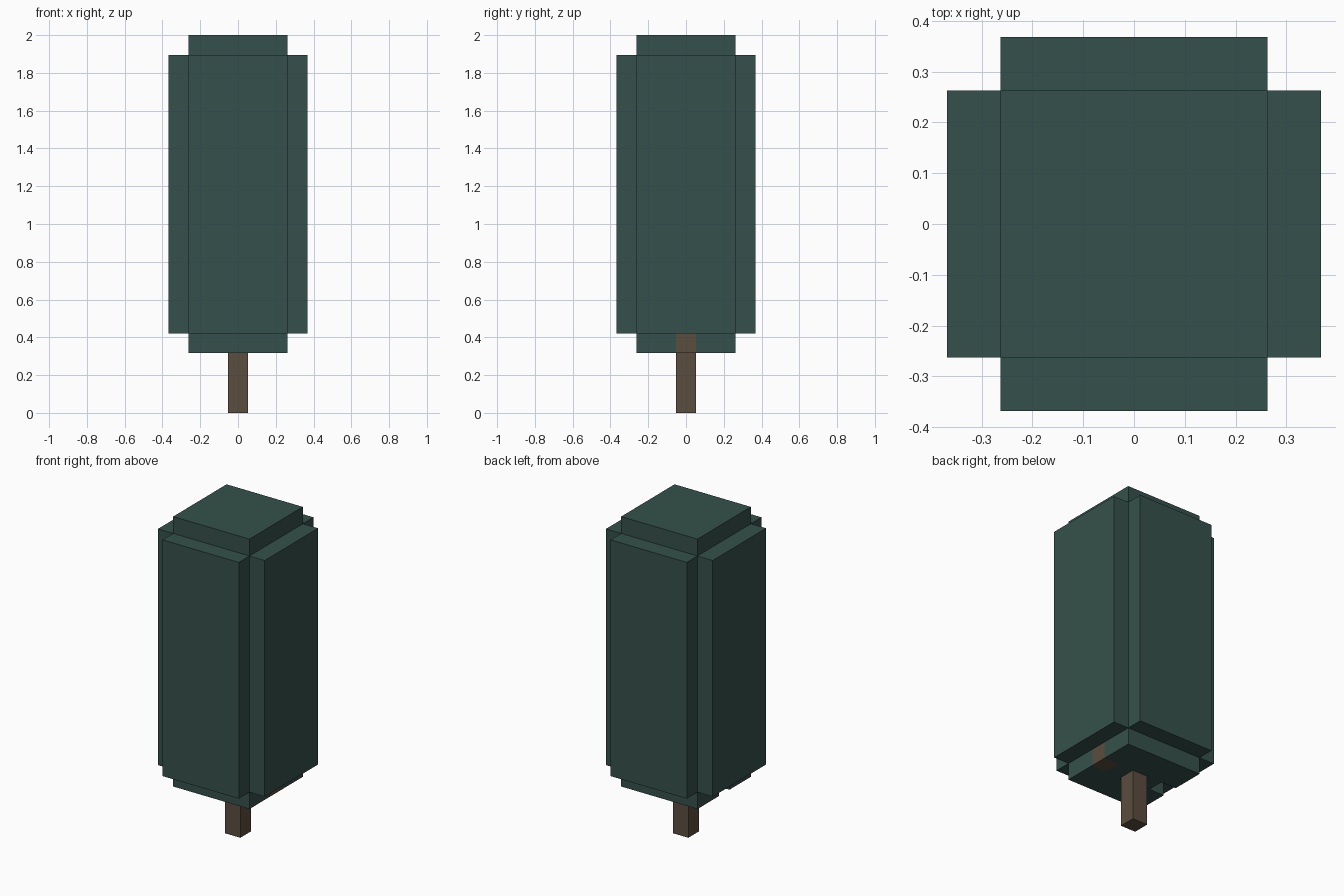
import bpy
import bmesh

cube = bpy.data.objects.get("Cube")
if cube:
    bpy.data.objects.remove(cube, do_unlink=True)

U = 2 / 19  # one block; the tree is 19 blocks tall


def material(name, rgb):
    m = bpy.data.materials.new(name)
    m.use_nodes = True
    m.diffuse_color = (*rgb, 1)
    bsdf = m.node_tree.nodes["Principled BSDF"]
    bsdf.inputs["Base Color"].default_value = (*rgb, 1)
    bsdf.inputs["Roughness"].default_value = 0.9
    return m


def prism(name, outline, z0, z1, mat):
    """Extrude an outline (in blocks) from height z0 to z1 (in blocks)."""
    bm = bmesh.new()
    base = bm.faces.new([bm.verts.new((x * U, y * U, z0 * U)) for x, y in outline])
    top = bmesh.ops.extrude_face_region(bm, geom=[base])["geom"]
    verts = [v for v in top if isinstance(v, bmesh.types.BMVert)]
    bmesh.ops.translate(bm, verts=verts, vec=(0, 0, (z1 - z0) * U))
    bmesh.ops.recalc_face_normals(bm, faces=bm.faces)
    mesh = bpy.data.meshes.new(name)
    bm.to_mesh(mesh)
    bm.free()
    mesh.materials.append(mat)
    ob = bpy.data.objects.new(name, mesh)
    bpy.context.collection.objects.link(ob)
    return ob


def square(cx, r):
    return [(cx - r, -r), (cx + r, -r), (cx + r, r), (cx - r, r)]


def turned(quarter):
    """Repeat a quarter outline around the centre."""
    pts = []
    for _ in range(4):
        pts += quarter
        quarter = [(-y, x) for x, y in quarter]
    return pts


green = material("dark spruce green", (0.035, 0.081, 0.070))
brown = material("bark brown", (0.104, 0.074, 0.049))

# Trunk and the single bark block set into the side of the foliage
prism("trunk", square(0, 0.5), 0, 3, brown)
prism("bark_block", square(2, 0.5), 3, 4, brown)

# Lowest foliage layer, with one gap on each side: bark block and empty notch
half = [(2.5, -2.5), (2.5, -0.5), (1.5, -0.5), (1.5, 0.5), (2.5, 0.5), (2.5, 2.5)]
prism("foliage_base", half + [(-x, -y) for x, y in half], 3, 4, green)

# Main foliage with a cross-shaped section, and the smaller square cap
prism("foliage_body", turned([(3.5, -2.5), (3.5, 2.5), (2.5, 2.5)]), 4, 18, green)
prism("foliage_cap", square(0, 2.5), 18, 19, green)
